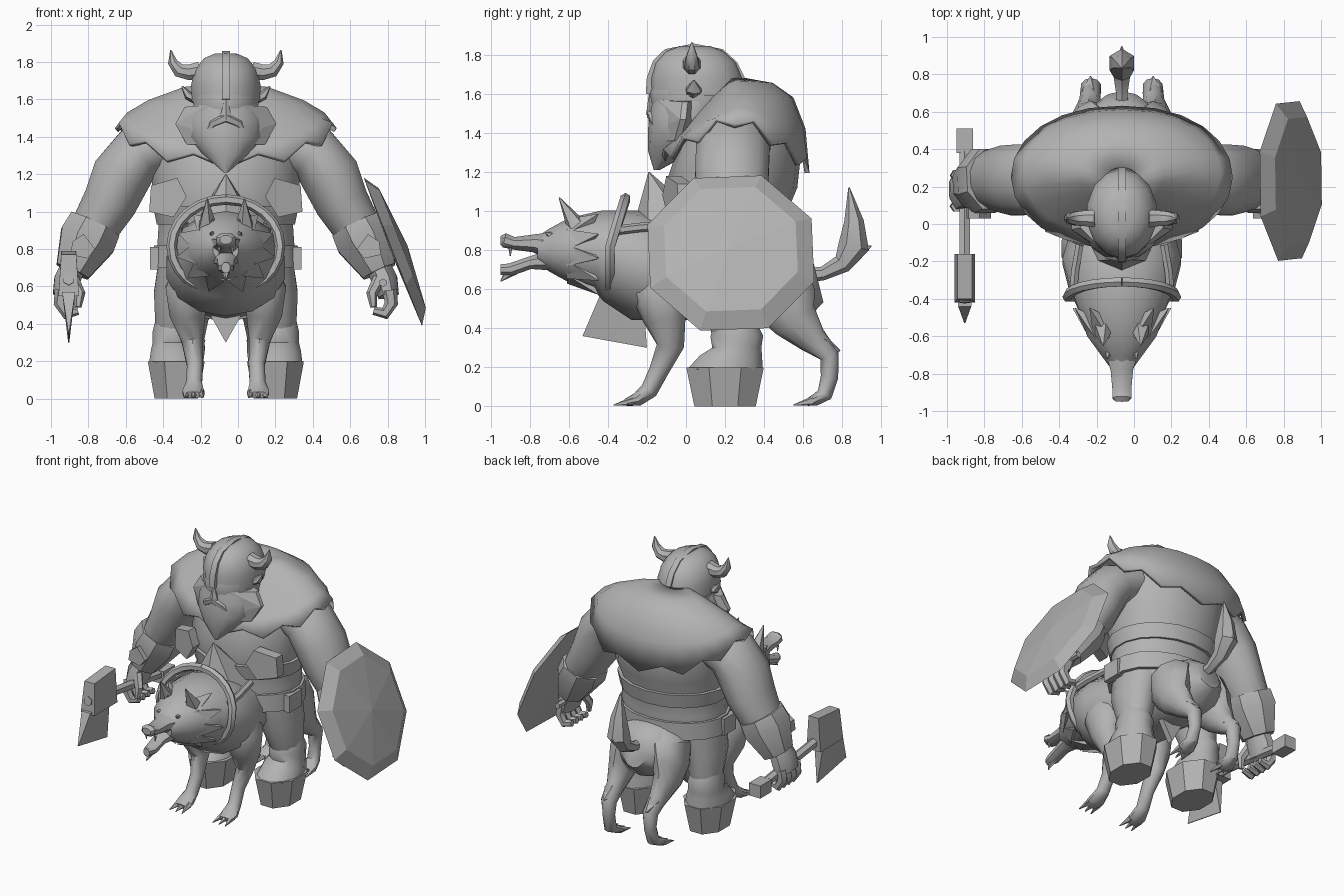
import bpy, bmesh, math
from mathutils import Vector, Matrix

CX = -0.065                      # x of the rider's and mount's plane of symmetry
X, Y, Z = Vector((1, 0, 0)), Vector((0, 1, 0)), Vector((0, 0, 1))
stone = bpy.data.materials.new("plain grey")
stone.diffuse_color = (0.45, 0.45, 0.45, 1)


def finish(name, bm, mirror=False, smooth=40, solid=0):
    bmesh.ops.recalc_face_normals(bm, faces=bm.faces)
    me = bpy.data.meshes.new(name)
    bm.to_mesh(me)
    bm.free()
    ob = bpy.data.objects.new(name, me)
    bpy.context.collection.objects.link(ob)
    me.materials.append(stone)
    ob.location.x = CX
    if smooth:
        bpy.ops.object.select_all(action='DESELECT')
        ob.select_set(True)
        bpy.context.view_layer.objects.active = ob
        bpy.ops.object.shade_smooth_by_angle(angle=math.radians(smooth))
    if solid:
        m = ob.modifiers.new("thickness", 'SOLIDIFY')
        m.thickness, m.offset = solid, 0
    if mirror:
        ob.modifiers.new("other side", 'MIRROR')
    return ob


def skin(bm, rings, caps=True):
    rows = [[bm.verts.new(p) for p in r] for r in rings]
    n = len(rows[0])
    for a, b in zip(rows, rows[1:]):
        for i in range(n):
            bm.faces.new((a[i], a[(i + 1) % n], b[(i + 1) % n], b[i]))
    if caps:
        bm.faces.new(rows[0])
        bm.faces.new(rows[-1])


def tube(name, stations, n=12, ref=X, level=False, **kw):
    """Loft of ellipses; station = x, y, z, radius along ref, radius across."""
    bm = bmesh.new()
    pts = [Vector(s[:3]) for s in stations]
    rings = []
    for i, s in enumerate(stations):
        t = Z if level else (pts[min(i + 1, len(pts) - 1)] - pts[max(i - 1, 0)]).normalized()
        u = (ref - t * ref.dot(t)).normalized()
        v = t.cross(u)
        angles = [2 * math.pi * (k + 0.5) / n for k in range(n)]
        rings.append([pts[i] + u * s[3] * math.cos(a) + v * s[4] * math.sin(a) for a in angles])
    skin(bm, rings)
    return finish(name, bm, **kw)


def cord(name, pts, r, n=6, ref=X, **kw):
    return tube(name, [(*p, r, r) for p in pts], n, ref, **kw)


def spike(name, base, tip, r, n=5, ref=X, **kw):
    return tube(name, [(*base, r, r), (*tip, 0.003, 0.003)], n, ref, **kw)


def hull(name, pts, **kw):
    bm = bmesh.new()
    for p in pts:
        bm.verts.new(p)
    bmesh.ops.convex_hull(bm, input=bm.verts)
    bmesh.ops.dissolve_limit(bm, angle_limit=0.02, verts=bm.verts, edges=bm.edges)
    return finish(name, bm, smooth=0, **kw)


# ---- Rider: torso, belts, legs
tube("torso", [(0, .22, .6, .31, .23), (0, .22, .72, .38, .29), (0, .22, .85, .37, .29),
               (0, .22, 1.0, .36, .30), (0, .23, 1.12, .40, .34), (0, .27, 1.3, .40, .32),
               (0, .28, 1.42, .40, .28), (0, .31, 1.52, .33, .2), (0, .31, 1.58, .2, .14)], 18, level=True)
tube("belt", [(0, .22, .70, .40, .31), (0, .22, .82, .39, .31)], 18)
tube("sash", [(0, .22, .93, .375, .315), (0, .22, 1.03, .395, .335)], 18)
hull("belt_tab", [(x, y, z) for x in (.36, .405) for y in (.1, .24) for z in (.69, .81)], mirror=True)
pouch = [(.21, 1.08), (.26, 1.18), (.40, 1.14), (.41, 1.0), (.28, .97)]
hull("pouch", [(x, y + .4 * (x - .2), z) for x, z in pouch for y in (-.125, -.05)], mirror=True)
hull("loincloth", [(sx * w, .27 + d, z) for w, z in ((.15, .74), (.09, .46), (0, .3))
                   for sx in (-1, 1) for d in (0, .04)])
tube("leg", [(.22, .22, .76, .14, .2), (.26, .23, .55, .13, .17), (.28, .26, .36, .1, .12)], mirror=True)
tube("boot", [(.28, .26, .42, .1, .11), (.28, .26, .36, .115, .14), (.28, .26, .3, .115, .13),
              (.275, .23, .26, .13, .165), (.27, .2, .19, .145, .2)], level=True, mirror=True)
tube("boot_sole", [(.265, .2, .2, .165, .215), (.265, .2, 0, .125, .17)], 8, smooth=0, mirror=True)

# ---- Shoulder cape with a jagged hem that rises over the arms
bm = bmesh.new()
N = 24
rings = [[], [], [], [], []]
for k in range(N):
    a = 2 * math.pi * k / N
    c, s = math.cos(a), math.sin(a)
    c2 = math.copysign(abs(c) ** .9, c)
    zig = .035 if k % 2 else -.03
    # columns: width, depth, centre y, height, front drop, back drop
    for j, (rx, ry, cy, z, front, back) in enumerate((
            (.09, .07, .23, 1.67, .08, 0), (.22, .17, .27, 1.655, .12, .01),
            (.41, .26, .28, 1.585, .14, .01), (.52, .33, .27, 1.52, .17, .1),
            (.585, .37, .25, 1.465, .2, .24))):
        drop = (back if s > 0 else front) * abs(s) ** 1.3
        rings[j].append((rx * c2, cy + ry * s, z - drop + (zig if j == 4 else 0)))
skin(bm, rings, caps=False)
finish("shoulder_cape", bm, solid=.025)

# ---- Arms, cuffs and hands
tube("arm", [(.32, .26, 1.37, .18, .14), (.47, .24, 1.31, .195, .155), (.56, .235, 1.19, .195, .165),
             (.62, .24, 1.05, .185, .15), (.71, .24, .9, .155, .13), (.8, .22, .73, .1, .09)],
     ref=Y, mirror=True)
tube("cuff", [(.70, .24, .93, .175, .155), (.74, .23, .85, .185, .165), (.82, .21, .68, .125, .1)],
     8, ref=Y, smooth=25, mirror=True)
hull("cuff_plate", [(x, y, z) for x, z in ((.70, .8), (.76, .88), (.82, .84), (.83, .77), (.74, .75))
                    for y in (.03, .1)], mirror=True)
tube("hand", [(.81, .2, .72, .09, .07), (.85, .19, .63, .11, .075), (.87, .18, .55, .11, .06)],
     8, ref=Y, mirror=True)
for i in range(4):
    y = .095 + i * .055
    tube(f"finger_{i + 1}", [(.875, y, .58, .033, .04), (.885, y, .51, .031, .036),
                             (.85, y, .455, .029, .033), (.79, y, .47, .02, .022)], 6, ref=Y, mirror=True)
tube("thumb", [(.82, .12, .64, .03, .035), (.78, .08, .56, .028, .03), (.79, .07, .49, .015, .018)],
     6, ref=Y, mirror=True)

# ---- Head, face and beard
tube("head", [(0, .1, 1.38, .12, .17), (0, .04, 1.5, .17, .215), (0, .04, 1.61, .182, .228),
              (0, .05, 1.75, .15, .18)], 14, level=True)
tube("helmet", [(0, .06, 1.59, .187, .24), (0, .055, 1.68, .19, .238), (0, .05, 1.76, .17, .21),
                (0, .045, 1.82, .12, .15), (0, .045, 1.845, .06, .08)], 14, level=True)
arc = [(-.185, 1.6), (-.18, 1.68), (-.15, 1.76), (-.1, 1.81), (.04, 1.837),
       (.18, 1.81), (.245, 1.75), (.28, 1.68), (.285, 1.6)]
cord("helmet_ridge", [(0, y, z) for y, z in arc], .03, 4)
tube("horn", [(.14, .03, 1.755, .05, .05), (.2, .03, 1.745, .045, .045), (.25, .03, 1.755, .04, .04),
              (.285, .03, 1.8, .028, .028), (.295, .03, 1.865, .003, .003)], 8, ref=Y, mirror=True)
tube("ear", [(.15, .03, 1.6, .03, .03), (.2, .04, 1.62, .045, .025), (.235, .04, 1.67, .005, .005)],
     6, ref=Y, mirror=True)
spike("nose", (0, -.165, 1.5), (0, -.185, 1.62), .04, 6)
tube("beard", [(0, .02, 1.57, .175, .195), (0, 0, 1.49, .21, .19), (0, -.03, 1.4, .2, .165),
               (0, -.075, 1.31, .13, .12), (0, -.15, 1.21, .012, .015)], 14, smooth=30, level=True)
hull("beard_side", [(x, y, z) for x, z, ys in (
    (.1, 1.57, (-.14, .06)), (.1, 1.36, (-.14, .05)), (.2, 1.45, (-.08, .03)),
    (.22, 1.56, (-.02, .01)), (.27, 1.47, (-.03, 0)), (.21, 1.36, (-.06, -.03))) for y in ys], mirror=True)
tube("moustache", [(0, -.175, 1.5, .03, .03), (.07, -.165, 1.47, .025, .025), (.12, -.14, 1.39, .005, .005)],
     6, ref=Y, mirror=True)

# ---- Shield on the left arm
bm = bmesh.new()
frame = Matrix(((0, -.365, .93), (1, 0, 0), (0, .93, .365)))
mid = Vector((.893, .23, .785))
rings = []
for r, d in ((.003, -.01), (.455, 0), (.365, .055), (.003, .085)):
    angles = [math.pi * (k + .5) / 4 + .04 for k in range(8)]
    rings.append([mid + frame @ Vector((r * math.cos(a), r * math.sin(a), d)) for a in angles])
skin(bm, rings)
finish("shield", bm, smooth=0)
cord("shield_grip", [(.84, .06, .62), (.84, .36, .62)], .022, ref=X)

# ---- Axe in the right hand
AX = -.84
cord("axe_handle", [(AX, .45, .52), (AX, -.42, .64)], .033)
hull("axe_pommel", [(AX + x, y, z) for x in (-.045, .045) for y in (.38, .51) for z in (.47, .56)])
hull("axe_poll", [(AX + sx * w, y, z) for sx in (-1, 1)
                  for w, y, z in ((.055, -.42, .55), (.055, -.16, .55), (.04, -.4, .77), (.04, -.16, .79))])
hull("axe_blade", [(AX + sx * w, y, z) for sx in (-1, 1)
                   for w, y, z in ((.035, -.44, .57), (.035, -.22, .57), (.003, -.53, .36), (.003, -.2, .3))])

# ---- Mount: body, head and jaws
tube("wolf_body", [(0, .68, .63, .09, .1), (0, .6, .61, .2, .17), (0, .45, .61, .25, .2),
                   (0, .2, .64, .24, .2), (0, 0, .67, .27, .23), (0, -.2, .7, .325, .27),
                   (0, -.33, .77, .29, .25), (0, -.45, .8, .24, .205), (0, -.6, .8, .19, .165),
                   (0, -.70, .8, .115, .11), (0, -.76, .8, .07, .07)], 14)
tube("wolf_snout", [(0, -.68, .82, .1, .08), (0, -.78, .835, .065, .05), (0, -.88, .835, .055, .035),
                    (0, -.93, .85, .055, .04), (0, -.95, .85, .035, .025)], 8)
tube("wolf_jaw", [(0, -.68, .75, .08, .06), (0, -.8, .735, .05, .035), (0, -.9, .70, .045, .035),
                  (0, -.95, .70, .025, .03)], 8)
spike("chin_tuft", (0, -.89, .7), (0, -.95, .64), .035)
spike("fang", (.035, -.9, .81), (.035, -.9, .77), .01, mirror=True)
spike("wolf_ear", (.1, -.56, .92), (.1, -.65, 1.07), .055, mirror=True)
spike("brow", (.06, -.66, .86), (.08, -.72, .89), .04, mirror=True)
for i in range(5):                # ruff of fur around the neck
    a = math.radians(-70 + i * 30)
    c, s = math.cos(a), math.sin(a)
    spike(f"ruff_{i + 1}", (.13 * c, -.57, .8 + .12 * s), (.265 * c, -.45, .8 + .24 * s), .08,
          4, ref=Y, mirror=True)

# ---- Mount: legs with toes, tail
tube("wolf_front_leg", [(.17, -.14, .7, .1, .13), (.195, -.13, .58, .135, .15), (.205, -.11, .45, .1, .11),
                        (.18, -.08, .31, .06, .07), (.165, -.14, .18, .045, .05),
                        (.17, -.19, .08, .045, .045), (.175, -.25, .035, .06, .035),
                        (.175, -.31, .02, .055, .018)], 10, mirror=True)
tube("wolf_hind_leg", [(.08, .43, .74, .06, .1), (.13, .46, .64, .135, .18), (.165, .51, .53, .12, .165),
                       (.18, .56, .44, .09, .12), (.17, .65, .34, .06, .075),
                       (.165, .735, .26, .055, .05), (.165, .735, .15, .04, .045),
                       (.17, .71, .06, .045, .04), (.17, .66, .032, .06, .03),
                       (.17, .62, .02, .055, .018)], 10, mirror=True)
spike("hock_tuft", (.168, .7, .31), (.168, .79, .285), .06, mirror=True)
for nm, y in (("front", -.27), ("hind", .65)):
    for i in (-1, 0, 1):
        spike(f"{nm}_toe_{i + 2}", (.172 + i * .035, y, .028), (.172 + i * .05, y - .1, .006), .025, mirror=True)
tube("tail", [(0, .6, .67, .04, .04), (0, .7, .68, .035, .035), (0, .8, .73, .05, .05),
              (0, .86, .82, .075, .08), (0, .86, .95, .055, .05), (0, .835, 1.12, .004, .004)], 6, smooth=30)
spike("tail_tuft", (0, .84, .78), (0, .95, .82), .05)

# ---- Harness and saddle
ring = []
for k in range(25):
    a = 2 * math.pi * k / 24
    ring.append((.29 * math.sin(a), -.31 - .08 * min(1, 1 - math.cos(a)), .815 + .25 * math.cos(a)))
cord("harness_ring", ring, .028, ref=Y)
cord("harness_strap", [(.26, -.37, .9), (.25, -.25, .915), (.22, -.08, .93)], .024, mirror=True)
spike("saddle_pommel", (0, -.1, .9), (0, -.19, 1.2), .2, 6, smooth=0)
